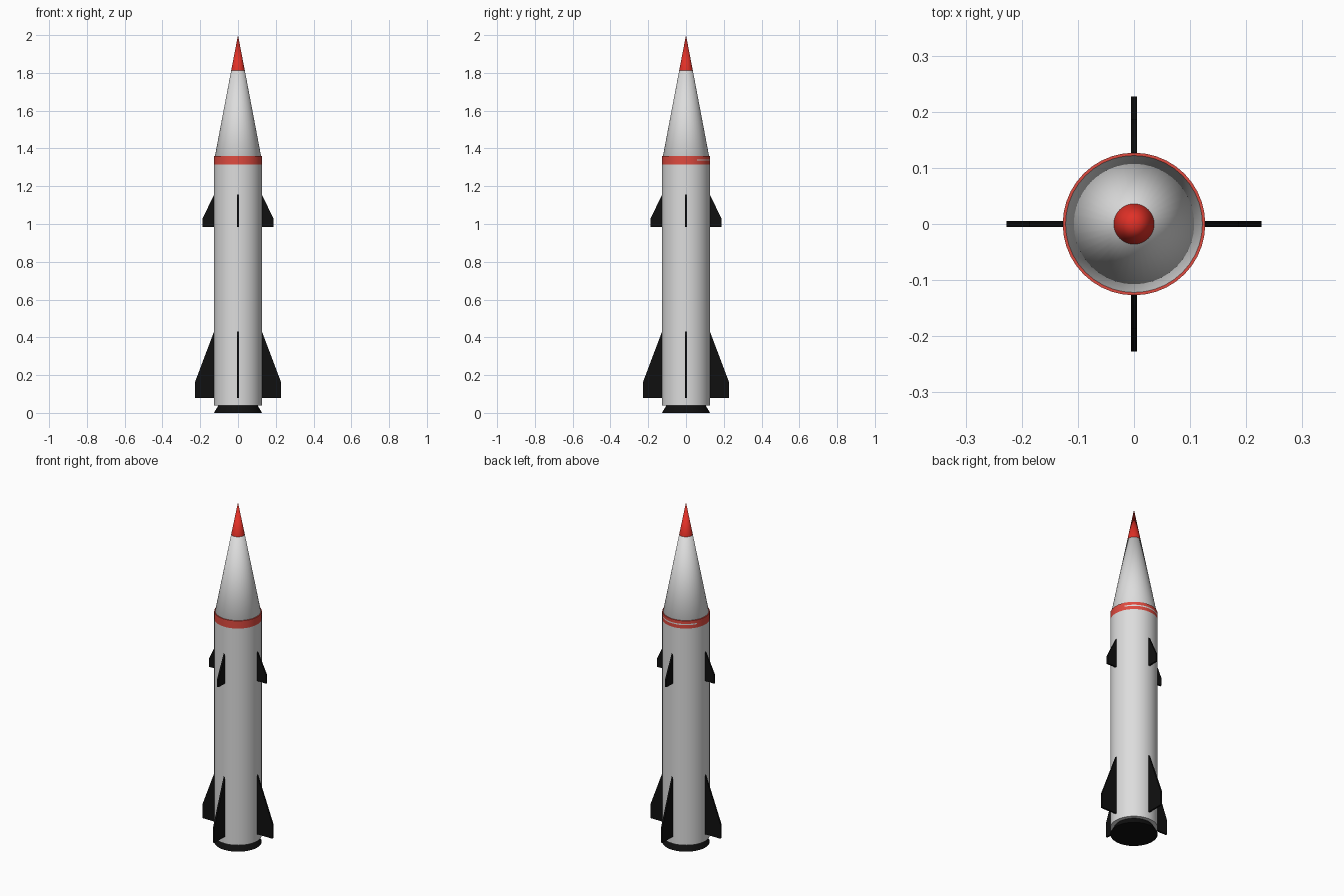
import bpy
import bmesh
from math import cos, sin, pi, radians

cube = bpy.data.objects.get("Cube")
if cube:
    bpy.data.objects.remove(cube, do_unlink=True)

SIDES = 40
BODY_R = 0.127


def material(name, color):
    mat = bpy.data.materials.new(name)
    mat.use_nodes = True
    mat.diffuse_color = (*color, 1)
    mat.node_tree.nodes["Principled BSDF"].inputs["Base Color"].default_value = (*color, 1)
    return mat


white = material("white paint", (0.72, 0.72, 0.72))
tip_red = material("tip red", (0.75, 0.03, 0.02))
band_red = material("band red", (0.74, 0.07, 0.05))
black = material("black", (0.005, 0.005, 0.005))


def finish(bm, name, mats, sharp_angle=40):
    bmesh.ops.recalc_face_normals(bm, faces=bm.faces)
    mesh = bpy.data.meshes.new(name)
    bm.to_mesh(mesh)
    bm.free()
    for mat in mats:
        mesh.materials.append(mat)
    obj = bpy.data.objects.new(name, mesh)
    bpy.context.collection.objects.link(obj)
    bpy.ops.object.select_all(action="DESELECT")
    obj.select_set(True)
    bpy.context.view_layer.objects.active = obj
    bpy.ops.object.shade_smooth_by_angle(angle=radians(sharp_angle))
    return obj


def lathe(name, profile, mats, sharp_angle=40):
    """Closed round part from (radius, height) points, bottom to top."""
    bm = bmesh.new()
    rings = []
    for r, z in profile:
        count = SIDES if r > 0 else 1
        rings.append([bm.verts.new((r * cos(2 * pi * i / SIDES), r * sin(2 * pi * i / SIDES), z))
                      for i in range(count)])
    for low, high in zip(rings, rings[1:]):
        for i in range(SIDES):
            j = (i + 1) % SIDES
            if len(high) == 1:
                bm.faces.new((low[i], low[j], high[0]))
            else:
                bm.faces.new((low[i], low[j], high[j], high[i]))
    for ring in (rings[0], rings[-1]):
        if len(ring) > 1:
            bm.faces.new(ring)
    return finish(bm, name, mats, sharp_angle)


def fin_set(name, root_top, bottom, span, tip_top):
    """Four thin swept fins around the body."""
    outline = [(BODY_R - 0.02, bottom), (span, bottom), (span, tip_top),
               (BODY_R, root_top), (BODY_R - 0.02, root_top)]
    for side, turn in (("left", 0), ("back", 1), ("right", 2), ("front", 3)):
        bm = bmesh.new()
        face = bm.faces.new([bm.verts.new((x, -0.005, z)) for x, z in outline])
        new = bmesh.ops.extrude_face_region(bm, geom=[face])["geom"]
        bmesh.ops.translate(bm, vec=(0, 0.01, 0),
                            verts=[v for v in new if isinstance(v, bmesh.types.BMVert)])
        fin = finish(bm, f"{name}_{side}", [black])
        fin.rotation_euler.z = turn * pi / 2


# Body tube with a red band and a thin white line around the back of it
body = lathe("body", [(BODY_R, z) for z in (0.038, 1.315, 1.335, 1.342, 1.36)],
             [white, band_red])
for poly in body.data.polygons:
    c = poly.center
    on_line = 1.335 < c.z < 1.342 and c.y > 0.05
    poly.material_index = 1 if c.z > 1.315 and not on_line else 0

# Nose cone with a tapered shoulder tucked inside the body, and its red tip
lathe("nose_cone", [(0.10, 1.32), (0.122, 1.36), (0.036, 1.813)], [white], 180)
lathe("nose_tip", [(0.036, 1.813), (0, 2.0)], [tip_red])

# Flared exhaust nozzle
lathe("nozzle", [(BODY_R, 0), (0.105, 0.038)], [black])

# Tail fins and small forward fins
fin_set("tail_fin", 0.43, 0.08, 0.227, 0.165)
fin_set("forward_fin", 1.155, 0.983, 0.187, 1.03)
